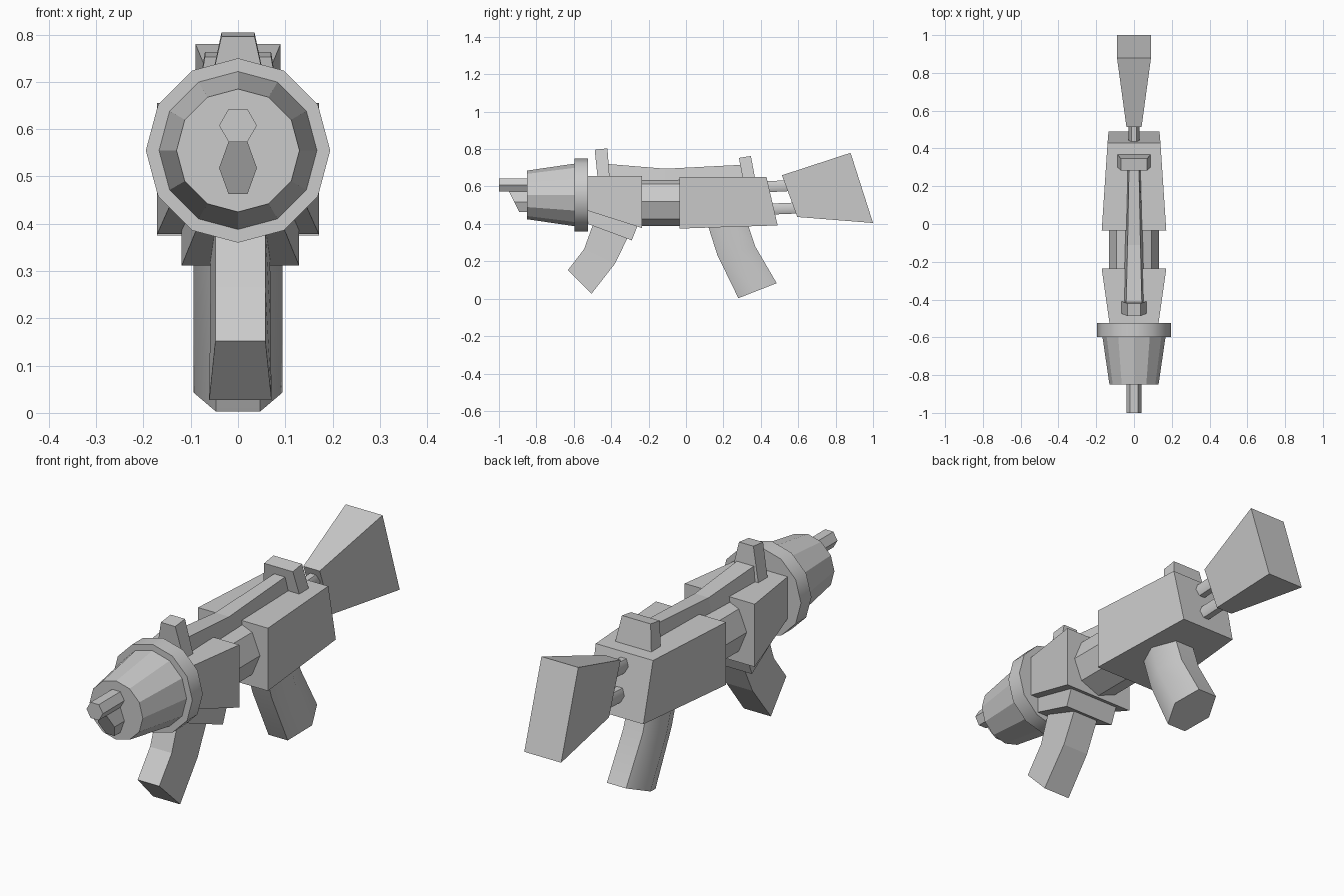
import bpy, bmesh, math

if "Cube" in bpy.data.objects:
    bpy.data.objects.remove(bpy.data.objects["Cube"])


def loft(name, rings, smooth=False):
    """Skin a list of equal-length point rings and cap both ends."""
    bm = bmesh.new()
    vs = [[bm.verts.new(p) for p in ring] for ring in rings]
    n = len(vs[0])
    for a, b in zip(vs, vs[1:]):
        for i in range(n):
            j = (i + 1) % n
            bm.faces.new((a[i], a[j], b[j], b[i]))
    bm.faces.new(vs[0][::-1])
    bm.faces.new(vs[-1])
    bmesh.ops.recalc_face_normals(bm, faces=bm.faces)
    me = bpy.data.meshes.new(name)
    bm.to_mesh(me)
    bm.free()
    ob = bpy.data.objects.new(name, me)
    bpy.context.collection.objects.link(ob)
    if smooth:
        bpy.ops.object.select_all(action='DESELECT')
        ob.select_set(True)
        bpy.context.view_layer.objects.active = ob
        bpy.ops.object.shade_smooth_by_angle(angle=math.radians(62))
    return ob


def bar(a, b, cx=0.0):
    """Four-point ring across the model from two (y, z, half_width) points."""
    return [(cx - a[2], a[0], a[1]), (cx + a[2], a[0], a[1]),
            (cx + b[2], b[0], b[1]), (cx - b[2], b[0], b[1])]


def disc(n, r, y, z, rz=None):
    """Regular ring facing along y."""
    rz = rz or r
    return [(r * math.cos(t), y, z + rz * math.sin(t))
            for t in (2 * math.pi * i / n for i in range(n))]


# muzzle, collar and outlet tubes
loft("muzzle_cone", [disc(12, .13, -.85, .555), disc(12, .168, -.59, .555)])
loft("muzzle_collar", [disc(12, .195, -.597, .555), disc(12, .195, -.524, .555)], True)
loft("upper_tube", [disc(6, .04, -1, .608), disc(6, .04, -.84, .608)])
slanted = [(x, y - (z - .46) * .5 - .04, z) for x, y, z in disc(6, .04, -.85, .518, .064)]
loft("lower_tube", [slanted, disc(6, .04, -.84, .518, .064)])

# body blocks and the octagonal core joining them
loft("front_body", [bar((-.524, .47, .13), (-.524, .655, .13)),
                    bar((-.235, .378, .171), (-.235, .655, .171))])
loft("rear_body", [bar((-.035, .375, .171), (-.035, .652, .171)),
                   bar((.49, .392, .135), (.43, .652, .14))])
loft("core", [disc(8, .132, -.26, .52), disc(8, .132, 0, .52)])

# top rail with a dipped spine
loft("top_rail", [bar((-.44, .63, .055), (-.44, .722, .042)),
                  bar((-.11, .63, .047), (-.11, .695, .034)),
                  bar((.32, .63, .036), (.32, .717, .026))])

# sights
loft("front_sight", [bar((-.472, .64, .07), (-.408, .64, .07)),
                     bar((-.488, .796, .035), (-.42, .804, .035))])
loft("rear_sight", [bar((.304, .64, .09), (.37, .64, .09)),
                    bar((.283, .753, .07), (.347, .763, .07))])

# magazine and its well
loft("magazine_well", [bar((-.525, .48, .088), (-.525, .40, .088), .005),
                       bar((-.255, .40, .124), (-.29, .312, .124), .005)])
loft("magazine", [bar((-.49, .43, .053), (-.29, .38, .063), .005),
                  bar((-.50, .39, .053), (-.31, .33, .063), .005),
                  bar((-.545, .265, .053), (-.38, .187, .064), .005),
                  bar((-.632, .152, .053), (-.505, .027, .066), .005)])


# bent hexagonal grip: each section spans two (y, z) points, front to back
def grip_ring(f, b):
    ring = []
    for x, t in ((-.047, 0), (.047, 0), (.094, .5), (.047, 1), (-.047, 1), (-.094, .5)):
        ring.append((x, f[0] + (b[0] - f[0]) * t, f[1] + (b[1] - f[1]) * t))
    return ring


loft("grip", [grip_ring((.105, .43), (.32, .43)),
              grip_ring((.167, .235), (.37, .28)),
              grip_ring((.28, .003), (.485, .083))], True)

# shoulder stock on two rods
for label, z, y0, y1 in (("upper", .597, .40, .56), ("lower", .478, .42, .62)):
    loft(label + "_stock_rod", [disc(6, .028, y0, z, .034), disc(6, .028, y1, z + .008, .034)], True)
loft("stock", [bar((.595, .437, .04), (.513, .66, .04)),
               bar((1.0, .405, .09), (.88, .78, .09))])
